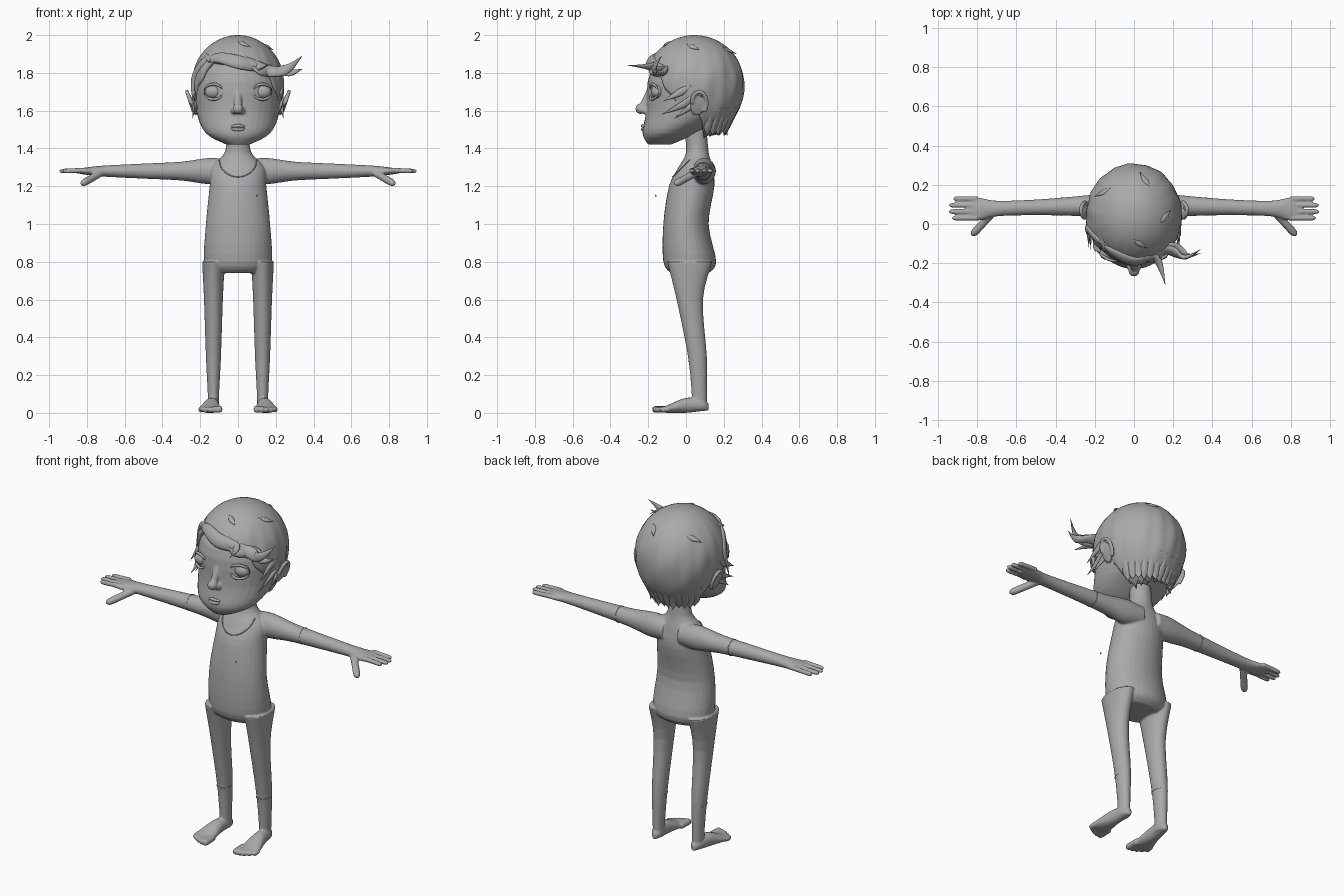
import bpy, bmesh, math
from mathutils import Vector, Matrix

cube = bpy.data.objects.get("Cube")
if cube:
    bpy.data.objects.remove(cube, do_unlink=True)

clay = bpy.data.materials.new("clay_grey")
clay.use_nodes = True
clay.diffuse_color = (.4, .4, .4, 1)
for node in clay.node_tree.nodes:
    if node.type == 'BSDF_PRINCIPLED':
        node.inputs["Base Color"].default_value = clay.diffuse_color

X, Y, Z = Matrix.Identity(3)
SIDES = {"left": 1, "right": -1}


def smooth_path(rings, steps=4):
    """Catmull-Rom interpolation of ring tuples."""
    points = [Vector(ring) for ring in rings]
    points = [points[0]] + points + [points[-1]]
    path = []
    for a, b, c, d in zip(points, points[1:], points[2:], points[3:]):
        for k in range(steps):
            t = k / steps
            path.append(b + (c - a) * (t / 2) + (a * 2 - b * 5 + c * 4 - d) * (t * t / 2)
                        + (b * 3 - a - c * 3 + d) * (t ** 3 / 2))
    return path + [points[-1]]


def loft(bm, rings, up=Z, axis=None, side=1, segments=24):
    """Skin elliptical rings (x, y, z, width, height); side -1 mirrors in x."""
    path = smooth_path(rings)
    spots = [Vector(ring[:3]) for ring in path]
    last = len(path) - 1
    loops = []
    for i, ring in enumerate(path):
        tangent = axis or (spots[min(i + 1, last)] - spots[max(i - 1, 0)]).normalized()
        across = tangent.cross(up).normalized()
        above = across.cross(tangent)
        width, height = max(ring[3], .001), max(ring[4], .001)
        loop = []
        for k in range(segments):
            angle = math.tau * k / segments
            spot = spots[i] + across * math.cos(angle) * width + above * math.sin(angle) * height
            spot.x *= side
            loop.append(bm.verts.new(spot))
        loops.append(loop)
    for lower, upper in zip(loops, loops[1:]):
        for k in range(segments):
            bm.faces.new((lower[k], lower[k - 1], upper[k - 1], upper[k]))
    bm.faces.new(loops[0])
    bm.faces.new(loops[-1])


def column(bm, x, rings, side=1):
    """Upright loft from rings (z, y, width, depth)."""
    loft(bm, [(x, y, z, width, depth) for z, y, width, depth in rings],
         up=Y, axis=Z, side=side, segments=36)


def even(t):
    return 1


def lens(t):
    return math.sin(math.pi * t)


def rounded(t):
    return 1 - t ** 6


def tube(bm, points, radius, shape=even, flat=1, up=Z, side=1):
    """Tube along points whose radius follows a shape rule."""
    sizes = [radius * shape(i / (len(points) - 1)) for i in range(len(points))]
    loft(bm, [(*p, size, size * flat) for p, size in zip(points, sizes)],
         up=up, side=side, segments=12)


def finger(bm, base, tip, radius, side):
    base, tip = Vector(base), Vector(tip)
    tube(bm, [base.lerp(tip, t) for t in (0, .5, .9, 1)], radius, shape=rounded, side=side)


def arc(centre, u, v, turn=math.pi, count=9):
    angles = [turn * k / (count - 1) for k in range(count)]
    return [Vector(centre) + Vector(u) * math.cos(a) + Vector(v) * math.sin(a) for a in angles]


def blob(bm, centre, radii, turn=0):
    matrix = Matrix.Translation(centre) @ Matrix.Rotation(turn, 4, 'Y') @ Matrix.Diagonal((*radii, 1))
    bmesh.ops.create_uvsphere(bm, u_segments=28, v_segments=18, radius=1, matrix=matrix)


def finish(bm, name, voxel=None):
    """Turn the bmesh into an object, optionally fusing its parts."""
    mesh = bpy.data.meshes.new(name)
    bm.to_mesh(mesh)
    bm.free()
    for face in mesh.polygons:
        face.use_smooth = True
    mesh.materials.append(clay)
    part = bpy.data.objects.new(name, mesh)
    bpy.context.scene.collection.objects.link(part)
    if voxel:
        fuse = part.modifiers.new("fuse", 'REMESH')
        fuse.mode, fuse.voxel_size, fuse.use_smooth_shade = 'VOXEL', voxel, True
        relax = part.modifiers.new("relax", 'SMOOTH')
        relax.factor, relax.iterations = .5, 6
    return part


def finish_solid(bm, name, voxel=None):
    bmesh.ops.recalc_face_normals(bm, faces=bm.faces)
    finish(bm, name, voxel)


# Body: torso and neck
bm = bmesh.new()
column(bm, 0, [(.74, .02, .14, .1), (.8, .02, .18, .14), (1, 0, .17, .12), (1.2, .03, .15, .12),
               (1.3, .05, .14, .09), (1.38, .06, .07, .06), (1.5, .05, .06, .06)])
for side in SIDES.values():
    # Legs
    column(bm, .13, [(.8, .02, .06, .12), (.6, .02, .05, .07), (.3, .06, .04, .05),
                     (.1, .07, .03, .04), (.02, .07, .03, .04)], side)
    # Feet, turned slightly outward
    foot = [(.12, .03, .01, .02), (.09, .04, .03, .03), (0, .04, .04, .04),
            (-.1, .02, .06, .02), (-.14, .02, .05, .01)]
    loft(bm, [(.14 - y * .1, y, z, width, height) for y, z, width, height in foot], axis=Y, side=side)
    # Toes
    for i in range(5):
        x = .1 + .024 * i
        radius = .018 - .001 * i
        finger(bm, (x, -.09, .02), (x, .003 * i * i - .18, radius), radius, side)
    # Arms and palms
    arm = [(.05, .06, .06), (.15, .06, .07), (.3, .05, .05), (.5, .04, .04),
           (.7, .04, .03), (.8, .06, .02), (.86, .05, .01)]
    loft(bm, [(x, .1 - .03 * x, 1.28, depth, height) for x, depth, height in arm], axis=X, side=side)
    # Fingers and thumbs
    for i in range(4):
        y = .03 + .033 * i
        finger(bm, (.8, y, 1.285), (.95 - .01 * (i - 1.4) ** 2, y, 1.28), .013, side)
    finger(bm, (.71, .07, 1.28), (.83, -.06, 1.21), .02, side)
finish_solid(bm, "body", voxel=.005)

# Garment seams: neckline, sleeve ends, ankle hems and a small button
bm = bmesh.new()
tube(bm, arc((0, .02, 1.34), X * .1, (0, -.09, -.09)), .003)
for side in SIDES.values():
    loft(bm, [(x, .09, 1.28, .048, .048) for x in (.37, .373)], axis=X, side=side)
    column(bm, .13, [(z, .06, .04, .05) for z in (.27, .273)], side)
blob(bm, (.1, -.16, 1.15), [.005] * 3)
finish_solid(bm, "seams")

# Head: skull, nose and ears fused together
bm = bmesh.new()
column(bm, 0, [(1.42, -.14, .06, .06), (1.48, -.09, .17, .14), (1.6, .01, .22, .22),
               (1.8, .04, .22, .23), (1.95, .04, .08, .09)])
tube(bm, [(0, -.17, 1.74), (0, -.22, 1.64), (0, -.23, 1.6)], .02)
blob(bm, (0, -.24, 1.61), [.028] * 3)
for side in SIDES.values():
    blob(bm, (side * .02, -.22, 1.6), [.018] * 3)
    blob(bm, (side * .24, .06, 1.63), (.01, .04, .06), turn=side * .3)
    tube(bm, arc((.25, .07, 1.64), (0, -.04, 0), (.02, 0, .06), turn=4), .011, up=X, side=side)
finish_solid(bm, "head", voxel=.006)

# Eyeballs and eyelids
for label, side in SIDES.items():
    bm = bmesh.new()
    blob(bm, (side * .13, -.15, 1.7), (.046, .035, .037))
    finish_solid(bm, label + "_eye")
    bm = bmesh.new()
    for lift in (.04, -.04):
        tube(bm, arc((.13, -.16, 1.7), (.05, .02, 0), (0, -.02, lift)), .008, shape=lens, up=Y, side=side)
    finish_solid(bm, label + "_eyelids")

# Lips
bm = bmesh.new()
for lift in (.01, -.01):
    tube(bm, arc((0, -.21, 1.51), X * .04, (0, -.02, lift)), .009, shape=lens)
finish_solid(bm, "lips")

# Hair cap: meridians from the crown to a hairline set by the angle from the front
HAIRLINE = [(0, 1.84), (40, 1.84), (60, 1.72), (75, 1.64), (90, 1.64), (115, 1.5), (180, 1.5)]
CENTRE = Vector((0, .045, 1.74))


def hairline(degrees):
    for (a, low), (b, high) in zip(HAIRLINE, HAIRLINE[1:]):
        if a <= abs(degrees) <= b:
            tilt = .03 * math.sin(math.radians(degrees))
            return low + (high - low) * (abs(degrees) - a) / (b - a) - tilt


def cap_height(angle):
    return .26 if angle < math.pi / 2 else .3


def cap_point(turn, angle, grow=1):
    """Point on the rippled hair surface, by turn from the front and angle from the crown."""
    ripple = math.sin(turn * 13 + angle * 4) * math.sin(turn * 5 - angle * 3)
    size = math.sin(angle) * (grow + .014 * ripple * math.sin(angle) ** 2)
    return CENTRE + Vector((.244 * size * math.sin(turn), -.263 * size * math.cos(turn),
                            cap_height(angle) * math.cos(angle)))


bm = bmesh.new()
columns, rows, meridians = 120, 24, []
for i in range(columns):
    degrees = 360 * i / columns - 180
    jag = .007 * abs(i % 6 - 3) if abs(degrees) > 50 else 0
    drop = hairline(degrees) - jag - CENTRE.z
    end = math.acos(drop / (.26 if drop > 0 else .3))
    meridians.append([bm.verts.new(cap_point(math.radians(degrees), end * j / rows))
                      for j in range(rows + 1)])
for i, here in enumerate(meridians):
    following = meridians[(i + 1) % columns]
    for j in range(rows):
        bm.faces.new((here[j], here[j + 1], following[j + 1], following[j]))
bmesh.ops.remove_doubles(bm, verts=bm.verts, dist=.0001)
cap = finish(bm, "hair_cap")
shell = cap.modifiers.new("thickness", 'SOLIDIFY')
shell.thickness, shell.offset = .02, -1


def lock(bm, spots, tips, radius):
    """Flat tapered lock that follows the hair surface, then leaves it for the tips."""
    points = [cap_point(turn, angle) for turn, angle in spots] + [Vector(tip) for tip in tips]
    outward = points[len(points) // 2] - CENTRE
    tube(bm, points, radius, shape=lens, flat=.5, up=outward)


# Fringe: swept locks with flicked tips
bm = bmesh.new()
lock(bm, [(-1.1, 1.2), (-.6, 1), (0, 1.1), (.5, 1.2)], [(.16, -.31, 1.84)], .04)
lock(bm, [(-.3, .8), (.3, 1.1), (.8, 1.3)], [(.26, -.17, 1.82), (.34, -.13, 1.89)], .035)
lock(bm, [(.2, 1.1), (.5, 1.3), (.9, 1.3)], [(.27, -.16, 1.8), (.34, -.15, 1.82)], .03)
lock(bm, [(-.6, .9), (-1, 1.1), (-1.3, 1.5)], [(-.23, -.08, 1.6)], .025)
finish_solid(bm, "fringe")

# Side tufts, nape tufts and small crown flicks
bm = bmesh.new()
for side in SIDES.values():
    lock(bm, [(side * 1.6, 1.7), (side * 1.4, 1.9)], [(side * .22, -.13, 1.58)], .02)
    lock(bm, [(side * 1.5, 1.6), (side * 1.3, 1.7)], [(side * .23, -.12, 1.65)], .02)
    lock(bm, [(side * 1.7, 1.7), (side * 1.6, 1.9)], [(side * .24, -.06, 1.56)], .02)
for i in range(13):
    turn = 2 + .19 * i
    tip = cap_point(turn, 2.5, 1 + .06 * (i % 3)) - Z * .03
    lock(bm, [(turn, 2), (turn, 2.4)], [tip], .025)
for i in range(5):
    turn, angle = 1.3 * i, .5 + .1 * i
    lock(bm, [(turn, angle), (turn + .2, angle + .1)], [cap_point(turn + .4, angle + .2, 1.08)], .015)
finish_solid(bm, "tufts")
